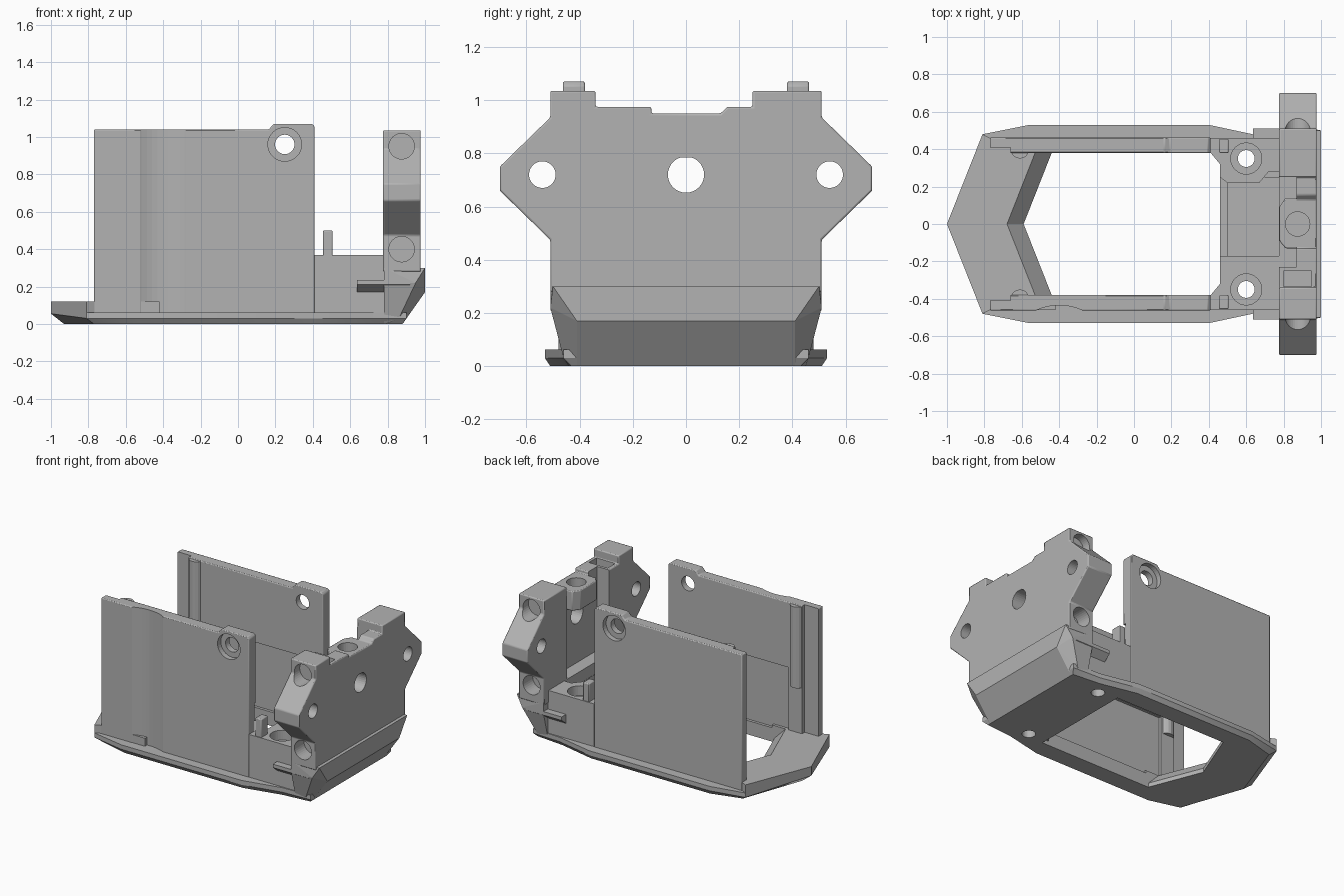
import bpy, bmesh, math
from mathutils import Matrix, Vector

cube = bpy.data.objects.get("Cube")
if cube:
    bpy.data.objects.remove(cube, do_unlink=True)

grey = bpy.data.materials.new("plain grey")
grey.use_nodes = True
colour = (0.45, 0.45, 0.45, 1)
grey.diffuse_color = colour
grey.node_tree.nodes["Principled BSDF"].inputs["Base Color"].default_value = colour


def finish(name, bm, bevel=0):
    bmesh.ops.recalc_face_normals(bm, faces=bm.faces)
    mesh = bpy.data.meshes.new(name)
    bm.to_mesh(mesh)
    bm.free()
    mesh.materials.append(grey)
    ob = bpy.data.objects.new(name, mesh)
    bpy.context.collection.objects.link(ob)
    if bevel:
        m = ob.modifiers.new("soft edge", "BEVEL")
        m.width, m.segments, m.limit_method = bevel, 2, "ANGLE"
    return ob


def loft(name, rings, bevel=0):
    """Closed solid through rings of equal length."""
    bm = bmesh.new()
    loops = [[bm.verts.new(p) for p in ring] for ring in rings]
    n = len(loops[0])
    for a, b in zip(loops, loops[1:]):
        for i in range(n):
            j = (i + 1) % n
            bm.faces.new((a[i], a[j], b[j], b[i]))
    bm.faces.new(loops[0])
    bm.faces.new(loops[-1][::-1])
    return finish(name, bm, bevel)


def prism(name, axis, pts, lo, hi, bevel=0):
    """Extrude a 2D profile along x, y or z."""
    place = {"x": lambda p, d: (d, p[0], p[1]),
             "y": lambda p, d: (p[0], d, p[1]),
             "z": lambda p, d: (p[0], p[1], d)}[axis]
    return loft(name, [[place(p, d) for p in pts] for d in (lo, hi)], bevel)


def box(name, x, y, z, bevel=0):
    y = sorted(y)
    return prism(name, "z", [(x[0], y[0]), (x[1], y[0]), (x[1], y[1]), (x[0], y[1])], *z, bevel)


def disc(u, v, r, n=32):
    return [(u + r * math.cos(2 * math.pi * i / n), v + r * math.sin(2 * math.pi * i / n))
            for i in range(n)]


def hull(name, half):
    """Convex solid from points mirrored in y."""
    bm = bmesh.new()
    for x, y, z in half:
        for s in (1, -1):
            bm.verts.new((x, s * y, z))
    res = bmesh.ops.convex_hull(bm, input=bm.verts)
    loose = [v for v in bm.verts if not v.link_faces]
    bmesh.ops.delete(bm, geom=loose, context="VERTS")
    bmesh.ops.dissolve_limit(bm, angle_limit=0.01, verts=bm.verts, edges=bm.edges)
    return finish(name, bm)


def cut(ob, *cutters):
    for c in cutters:
        m = ob.modifiers.new("cut", "BOOLEAN")
        m.operation, m.solver, m.object = "DIFFERENCE", "EXACT", c
        c.hide_render = True
        c.hide_viewport = True
        c.display_type = "WIRE"


def both(half):
    """Close an outline whose first point lies on y = 0."""
    rest = half[1:]
    return half + [(p[0], -p[1], *p[2:]) for p in rest[::-1]]


# Base frame with chamfered underside
bottom = [(-.93, 0, 0), (-.77, .45, 0), (-.55, .51, 0), (.4, .51, 0), (.67, .45, 0), (.88, .43, 0)]
middle = [(-1, 0, .055), (-.81, .48, .03), (-.56, .53, .03), (.4, .53, .03), (.68, .47, .03), (.9, .46, .03)]
upper = [(x, y, .062) for x, y, z in middle]
base = loft("base_frame", [both(bottom), both(middle), both(upper)])
nose = prism("nose_plate", "z", both([(-1, 0), (-.81, .48), (-.77, .46), (-.42, .46)]), .06, .12)


# Opening widens towards the top at the nose
def opening(tip, side, z):
    return [(tip, 0, z), (side, .38, z), (.46, .38, z), (.46, -.38, z), (side, -.38, z)]


window = loft("window_cutter", [opening(-.59, -.44, -.1), opening(-.59, -.44, .03),
                                opening(-.68, -.53, .121), opening(-.68, -.53, .2)])
cut(base, window)
cut(nose, window)

# Side walls, ribs, pads and pins
wall_profile = [(-.77, .05), (.41, .05), (.41, 1.055), (.395, 1.07), (.19, 1.07), (.165, 1.04), (-.77, 1.04)]
pads = {1: [(.41, .46), (.41, .38), (.46, .32), (.46, .25), (.5, .22), (.67, .22), (.72, .28), (.78, .28), (.78, .46)],
        -1: [(.41, -.46), (.41, -.38), (.46, -.32), (.46, -.17), (.78, -.17), (.78, -.46)]}
for s, side in ((1, "left"), (-1, "right")):
    wall = prism(side + "_wall", "y", wall_profile, s * .38, s * .462, .006)
    cut(wall,
        box("thin_end_cutter", (-.9, -.66), (s * .3, s * .41), (.12, 1.2)),
        box("lower_step_cutter", (-.55, .5), (s * .3, s * .4), (.1, .57)),
        prism("bolt_cutter", "y", disc(.25, .96, .052), s * .3, s * .6),
        prism("bolt_seat_cutter", "y", disc(.25, .96, .09), s * .425, s * .6))
    if s < 0:
        cut(wall, prism("scoop_cutter", "z", disc(-.4, -.735, .3, 64), .06, 1.2))
    prism(side + "_rib", "z", disc(-.61, s * .4, .05, 16), .45, 1.035)

    pad = prism(side + "_mount_pad", "z", pads[s], .03, .37)
    hole = prism("mount_hole_cutter", "z", disc(.6, s * .35, .045), -.1, .5)
    cut(pad, hole, prism("mount_seat_cutter", "z", disc(.6, s * .35, .083), .3, .5))
    cut(base, hole)
    box(side + "_pin", (.455, .505), (s * .38, s * .455), (.36, .5), .006)
    # Ledge leading to the bumper corner
    prism(side + "_ledge", "x", [(s * .44, .17), (s * .46, .17), (s * .51, .21), (s * .51, .235), (s * .44, .235)], .635, .92)

box("centre_floor", (.5, .8), (-.2, .25), (.03, .14))

# Sloped end bumper
hull("end_bumper", [(.78, .44, 0), (.78, .46, .03), (.88, .41, 0), (.86, .46, .03),
                    (1, .41, .17), (.94, .46, .17), (1, .5, .3), (.95, .51, .22),
                    (.78, .51, .22), (.78, .46, .17), (.78, .51, .3)])

# End plate with wings
plate_profile = [(-.51, .28), (.51, .28), (.51, .475), (.7, .66), (.7, .75), (.51, .935), (.51, 1.035),
                 (.25, 1.035), (.25, .975), (.155, .975), (.13, .95), (-.13, .95), (-.13, .975),
                 (-.34, .975), (-.34, 1.035), (-.51, 1.035), (-.51, .935), (-.7, .75), (-.7, .66), (-.51, .475)]
plate = prism("end_plate", "x", plate_profile, .775, .977, .007)
for s in (1, -1):
    cut(plate,
        prism("wing_hole_cutter", "x", disc(s * .54, .72, .05), .6, 1.2),
        prism("upper_side_hole_cutter", "y", disc(.875, .95, .068), s * .45, s * .9),
        prism("lower_side_hole_cutter", "y", disc(.875, .4, .068), s * .4, s * .9))
flat_disc = [(y, min(z, .785)) for y, z in disc(0, .72, .068)]
cut(plate,
    box("inner_recess_cutter", (.7, .87), (-.23, .25), (.37, 1.2)),
    prism("centre_hole_cutter", "x", flat_disc, .6, 1.2),
    box("nut_pocket_cutter", (.8, .95), (-.335, -.25), (.82, 1.2)),
    prism("top_hole_cutter", "z", disc(.875, 0, .065), .84, 1.2))

# Rounded boss around the top hole
boss = prism("top_boss", "z", [(.9, -.13), (.81, -.13), (.777, -.09), (.777, .09), (.81, .14), (.9, .14)], .81, .95, .006)
cut(boss, prism("boss_hole_cutter", "z", disc(.875, 0, .065), .84, 1.2))

# Keep flat faces crisp and round holes smooth
bpy.context.view_layer.update()
for ob in list(bpy.context.collection.objects):
    if ob.type == "MESH" and not ob.hide_render and ob.modifiers and grey.name in ob.data.materials:
        bpy.ops.object.select_all(action="DESELECT")
        ob.select_set(True)
        bpy.context.view_layer.objects.active = ob
        bpy.ops.object.shade_smooth_by_angle(angle=math.radians(25))
